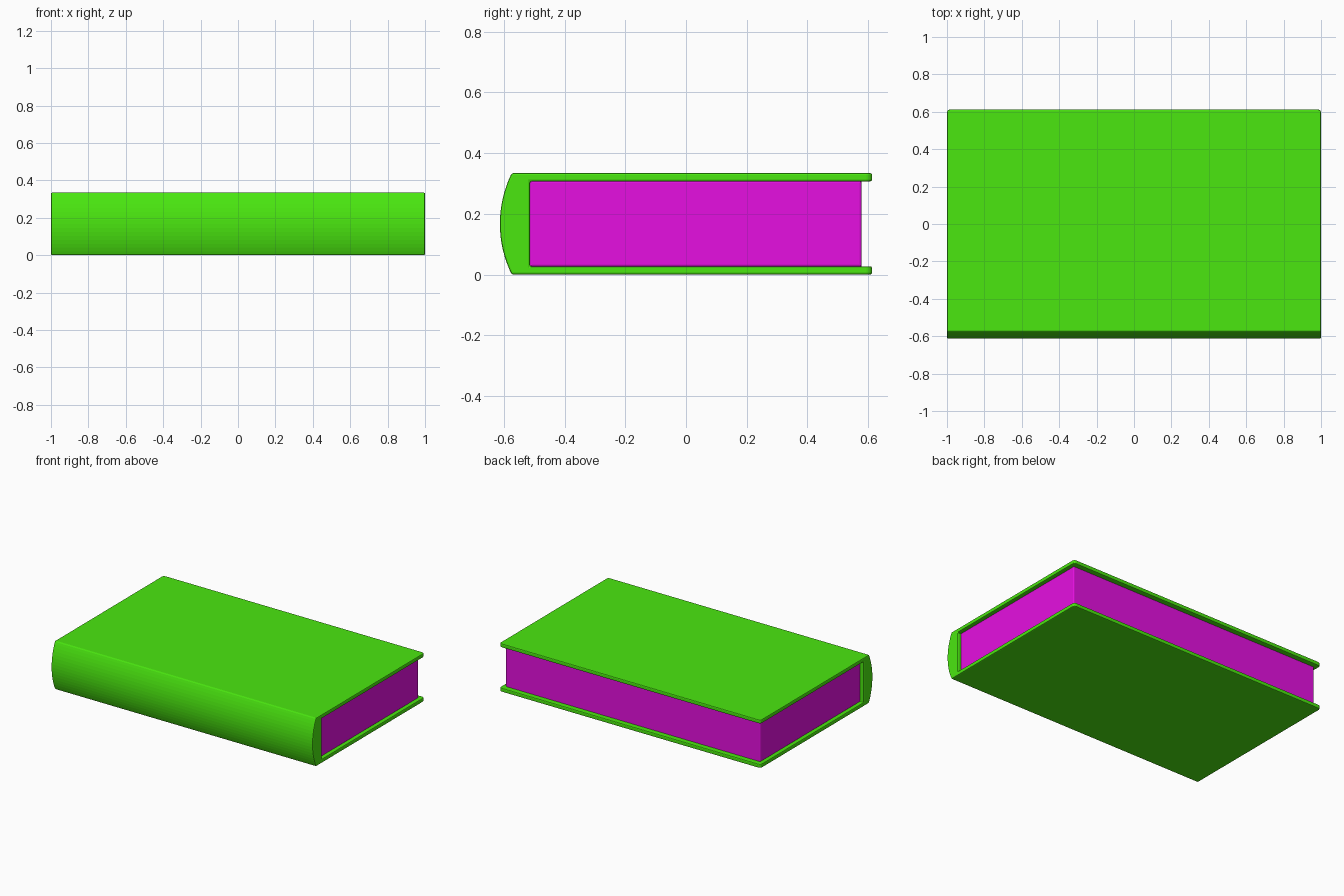
import bpy
import bmesh
import math

cube = bpy.data.objects.get("Cube")
if cube:
    bpy.data.objects.remove(cube, do_unlink=True)

HEIGHT = 0.334      # thickness of the closed book
BOARD = 0.027       # thickness of each cover board
SPINE_Y = -0.574    # where the boards meet the rounded spine
FORE_Y = 0.613      # outer edge of the boards
BULGE = 0.039       # how far the spine swells out
HOLLOW_Y = -0.514   # inner face of the spine
PAGE_Y = 0.578
PAGE_X = 0.975


def material(name, colour):
    mat = bpy.data.materials.new(name)
    mat.use_nodes = True
    mat.diffuse_color = colour
    mat.node_tree.nodes["Principled BSDF"].inputs["Base Color"].default_value = colour
    return mat


def extrude_profile(name, profile, half_width, mat, corner_test, radius):
    """Extrude a (y, z) profile along x and round the chosen upright edges."""
    bm = bmesh.new()
    face = bm.faces.new([bm.verts.new((-half_width, y, z)) for y, z in profile])
    result = bmesh.ops.extrude_face_region(bm, geom=[face])
    moved = [v for v in result["geom"] if isinstance(v, bmesh.types.BMVert)]
    bmesh.ops.translate(bm, verts=moved, vec=(2 * half_width, 0, 0))
    bmesh.ops.recalc_face_normals(bm, faces=bm.faces)
    corners = [e for e in bm.edges
               if abs(e.verts[0].co.x - e.verts[1].co.x) < 0.001
               and all(corner_test(v.co) for v in e.verts)]
    bmesh.ops.bevel(bm, geom=corners, offset=radius, segments=3,
                    profile=0.5, affect="EDGES")
    mesh = bpy.data.meshes.new(name)
    bm.to_mesh(mesh)
    bm.free()
    mesh.materials.append(mat)
    obj = bpy.data.objects.new(name, mesh)
    bpy.context.collection.objects.link(obj)
    return obj


green = material("cover green", (0.069, 0.8, 0.005, 1))
magenta = material("page magenta", (0.79, 0.005, 0.75, 1))

# Cover: two boards joined by a rounded spine, in one wrap-around profile
half = HEIGHT / 2
arc_radius = (half ** 2 + BULGE ** 2) / (2 * BULGE)
sweep = math.asin(half / arc_radius)
centre_y = SPINE_Y - BULGE + arc_radius
steps = 16
spine = []
for i in range(steps + 1):
    a = sweep * (1 - 2 * i / steps)
    spine.append((centre_y - arc_radius * math.cos(a), half + arc_radius * math.sin(a)))
boards = [(FORE_Y, 0), (FORE_Y, BOARD), (HOLLOW_Y, BOARD),
          (HOLLOW_Y, HEIGHT - BOARD), (FORE_Y, HEIGHT - BOARD), (FORE_Y, HEIGHT)]
cover = extrude_profile("cover", spine + boards, 1.0, green,
                        lambda co: co.y > FORE_Y - 0.001, 0.018)
bevel = cover.modifiers.new("soft edges", "BEVEL")
bevel.width = 0.006
bevel.segments = 2
bevel.limit_method = "ANGLE"
bevel.angle_limit = math.radians(40)

# Page block, tucked between the boards
low, high = BOARD - 0.002, HEIGHT - BOARD + 0.002
extrude_profile("page_block",
                [(HOLLOW_Y - 0.001, low), (PAGE_Y, low), (PAGE_Y, high), (HOLLOW_Y - 0.001, high)],
                PAGE_X, magenta, lambda co: True, 0.008)
